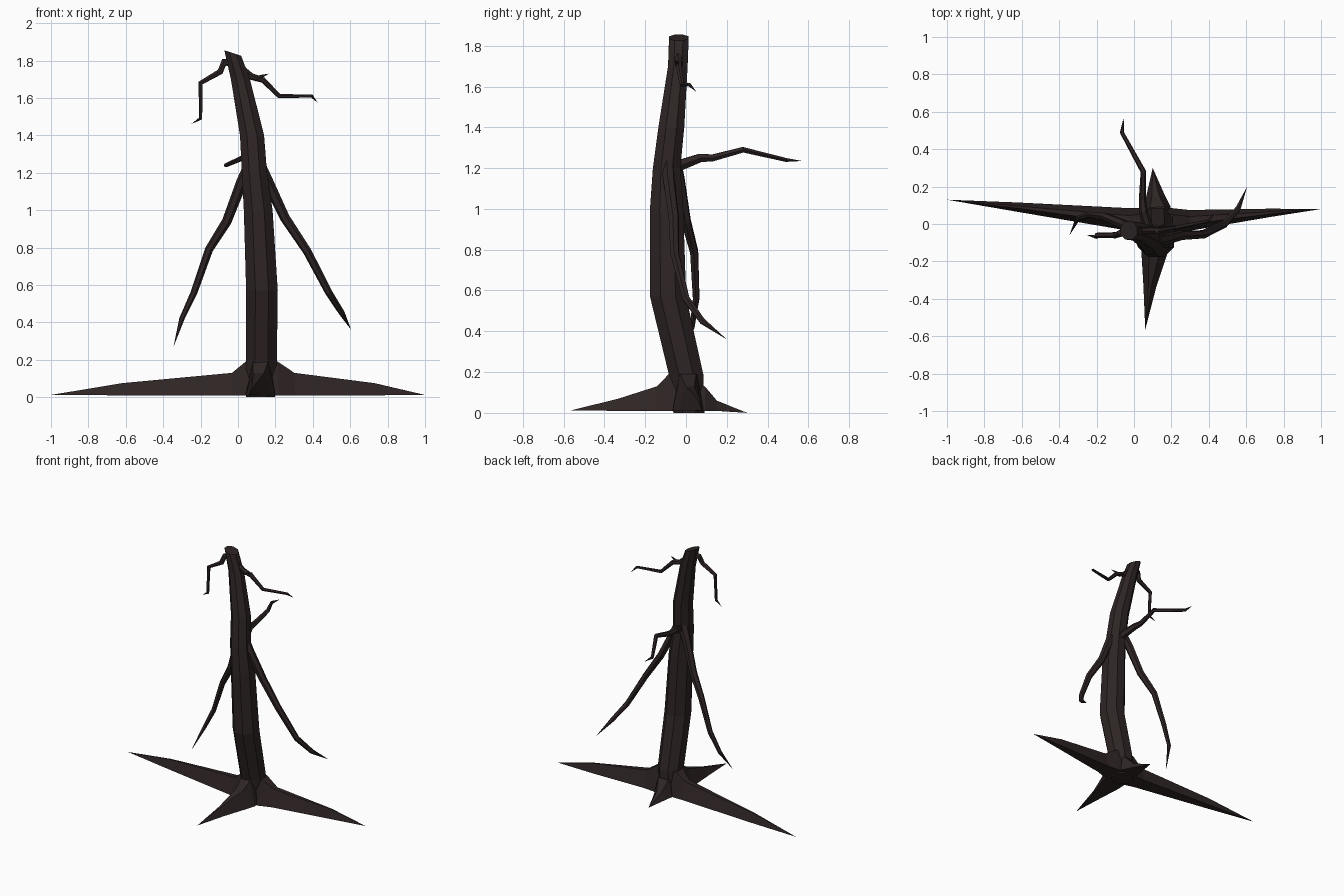
import bpy, bmesh, math
from mathutils import Vector

if "Cube" in bpy.data.objects:
    bpy.data.objects.remove(bpy.data.objects["Cube"])

bark = bpy.data.materials.new("dark bark")
bark.diffuse_color = (0.028, 0.018, 0.018, 1)
bark.use_nodes = True
bark.node_tree.nodes["Principled BSDF"].inputs["Base Color"].default_value = bark.diffuse_color


def loft(name, rings, tip=None):
    """Skin a list of equal rings, ending in a cap or a point."""
    bm = bmesh.new()
    rows = [[bm.verts.new(p) for p in r] for r in rings]
    n = len(rows[0])
    for a, b in zip(rows, rows[1:]):
        for i in range(n):
            j = (i + 1) % n
            bm.faces.new((a[i], a[j], b[j], b[i]))
    bm.faces.new(rows[0][::-1])
    if tip:
        t = bm.verts.new(tip)
        for i in range(n):
            bm.faces.new((rows[-1][i], rows[-1][(i + 1) % n], t))
    else:
        bm.faces.new(rows[-1])
    bmesh.ops.recalc_face_normals(bm, faces=bm.faces)
    me = bpy.data.meshes.new(name)
    bm.to_mesh(me)
    bm.free()
    me.materials.append(bark)
    ob = bpy.data.objects.new(name, me)
    bpy.context.collection.objects.link(ob)
    return ob


def branch(name, pts, r0, r1, sides=6):
    """Tapered crooked tube ending in a point."""
    pts = [Vector(p) for p in pts]
    rings = []
    for k, p in enumerate(pts[:-1]):
        d = (pts[k + 1] - p).normalized()
        if k:
            d = (d + (p - pts[k - 1]).normalized()).normalized()
        u = d.cross(Vector((0.15, 1, 0.1)) if abs(d.y) < 0.7 else Vector((0, 0, 1))).normalized() \
            if k == 0 else (u - d * u.dot(d)).normalized()
        v = d.cross(u)
        r = r0 + (r1 - r0) * k / (len(pts) - 2)
        rings.append([p + r * (math.cos(a) * u + math.sin(a) * v)
                      for a in (math.tau * i / sides for i in range(sides))])
    loft(name, rings, pts[-1])


def root(name, sections, tip):
    """Flat-bottomed root: sections are x, y, half width, top height, top half width."""
    t = Vector(tip)
    d = Vector((t.x - sections[0][0], t.y - sections[0][1], 0)).normalized()
    s = Vector((-d.y, d.x, 0))
    rings = []
    for x, y, w, h, tw in sections:
        c = Vector((x, y, 0))
        rings.append([c + s * w + Vector((0, 0, .01)), c - s * w + Vector((0, 0, .01)),
                      c - s * tw + Vector((0, 0, h)), c + s * tw + Vector((0, 0, h))])
    loft(name, rings, t)


# trunk: x, y, z, x radius, y radius
trunk = [(.12, .015, 0, .08, .08), (.125, 0, .19, .086, .088), (.128, -.088, .57, .088, .092),
         (.108, -.095, 1.0, .08, .085), (.088, -.095, 1.2, .07, .07), (.075, -.072, 1.4, .067, .066),
         (.013, -.04, 1.7, .053, .05), (-.028, -.035, 1.84, .047, .05)]
loft("trunk", [[(x + rx * 1.04 * math.cos(a), y + ry * 1.04 * math.sin(a),
                 z - (.08 * math.cos(a) * .2 if z > 1.8 else 0))
                for a in (math.tau * (i + .5) / 8 for i in range(8))]
               for x, y, z, rx, ry in trunk])

# roots spreading from the base
root("left_root", [(.12, .01, .08, .19, .05), (.045, .015, .07, .19, .04), (-.03, .025, .06, .13, .02),
                   (-.62, .09, .025, .075, .006)], (-1, .13, .012))
root("right_root", [(.12, .01, .08, .19, .05), (.21, .01, .075, .19, .04), (.3, .02, .055, .13, .02),
                    (.73, .06, .022, .075, .006)], (1, .08, .012))
root("front_root", [(.12, 0, .08, .19, .05), (.12, -.08, .08, .19, .04), (.11, -.14, .072, .13, .03),
                    (.085, -.33, .035, .07, .008)], (.06, -.565, .012))
root("back_root", [(.12, 0, .08, .15, .05), (.125, .09, .07, .13, .04), (.115, .15, .05, .06, .02)],
     (.1, .3, 0))

# long drooping branches
branch("left_limb", [(.07, -.06, 1.25), (.02, -.035, 1.15), (-.06, .0, .94), (-.155, .04, .79),
                     (-.235, .05, .56), (-.3, .03, .42), (-.345, -.06, .27)], .034, .014)
branch("right_limb", [(.11, -.09, 1.25), (.16, -.085, 1.15), (.25, -.06, .96), (.37, -.055, .78),
                      (.485, 0, .56), (.555, .08, .45), (.605, .2, .36)], .034, .016)
# back branch
branch("back_limb", [(.09, -.07, 1.2), (.07, 0, 1.225), (.05, .07, 1.25), (.045, .13, 1.25),
                     (.05, .28, 1.29), (-.065, .49, 1.24), (-.055, .57, 1.235)], .032, .011)
# crown branches
branch("crown_left", [(-.03, -.04, 1.79), (-.075, -.05, 1.79), (-.095, -.06, 1.74), (-.2, -.06, 1.68),
                      (-.2, -.07, 1.49), (-.25, -.06, 1.46)], .024, .01)
branch("crown_right", [(.01, -.04, 1.76), (.07, -.035, 1.715), (.135, -.035, 1.695), (.22, -.02, 1.61),
                       (.395, .015, 1.61), (.425, .05, 1.575)], .022, .009)
branch("crown_twig", [(.09, -.04, 1.7), (.125, -.045, 1.715), (.165, -.055, 1.73)], .012, .009)
